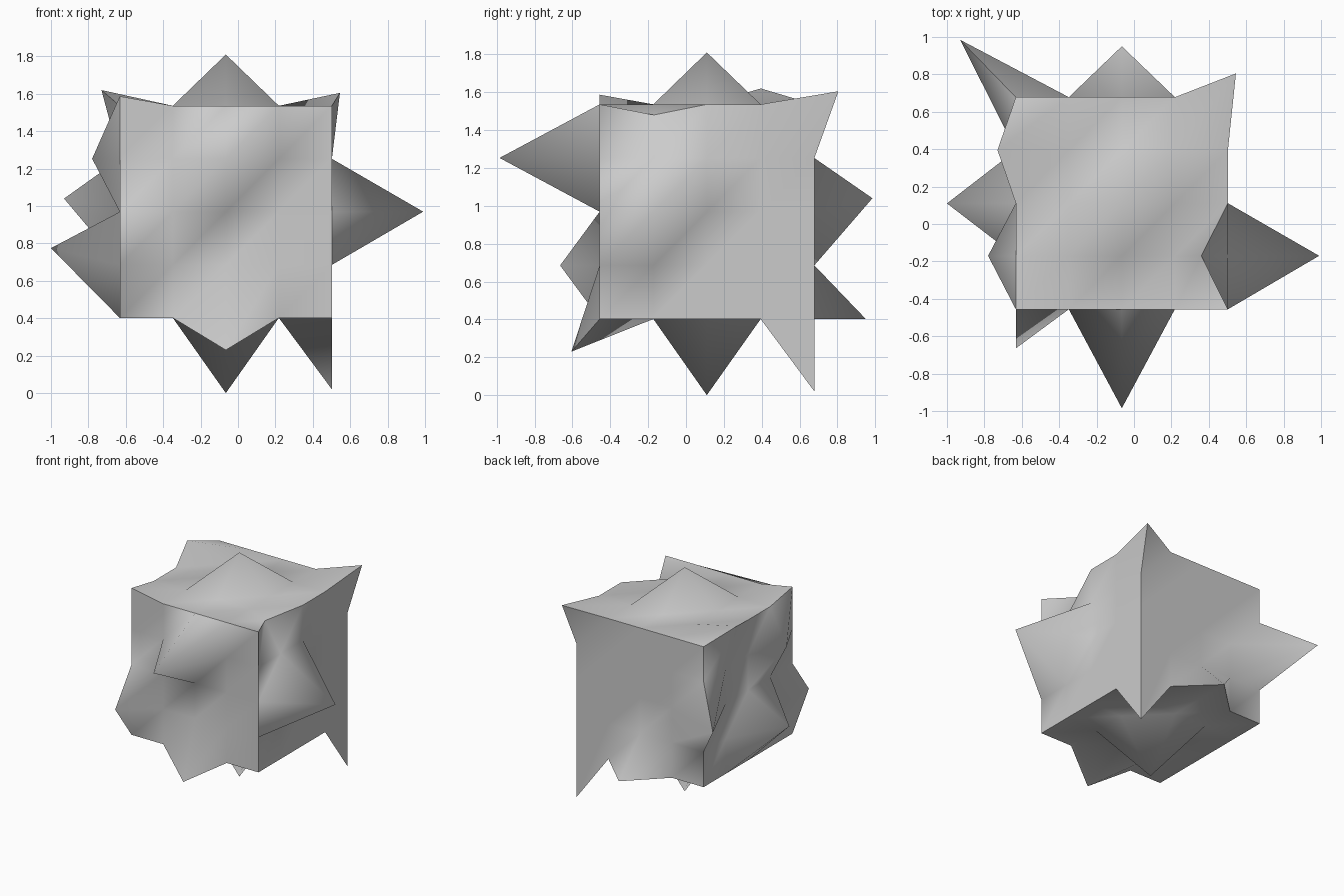
import bpy, bmesh
from mathutils import Vector

if "Cube" in bpy.data.objects:
    bpy.data.objects.remove(bpy.data.objects["Cube"])

N = 4                                    # cells along each cube edge
STEP = 1.134 / N
ORIGIN = Vector((-0.632, -0.456, 0.402))

# Grid points (i, j, k) pulled out of the cube, with their new position
PULLED = {
    (2, 2, 4): (-0.065, 0.11, 1.81),     # top spike
    (2, 2, 0): (-0.065, 0.11, 0.0),      # bottom spike
    (4, 1, 2): (0.99, -0.17, 0.97),      # right spike
    (2, 0, 3): (-0.065, -0.985, 1.253),  # front spike
    (0, 2, 1): (-1.0, 0.11, 0.775),      # left spike
    (0, 1, 3): (-0.78, -0.17, 1.253),    # small left bump
    (4, 1, 4): (0.36, -0.17, 1.48),      # dent in top right edge
    (0, 3, 4): (-0.73, 0.395, 1.62),     # top left edge
    (0, 4, 2): (-0.93, 0.985, 1.04),     # back left edge
    (2, 4, 0): (-0.065, 0.95, 0.402),    # bottom back edge
    (2, 0, 0): (-0.065, -0.605, 0.23),   # bottom front edge
    (0, 0, 1): (-0.632, -0.665, 0.685),  # front left edge
    (4, 4, 4): (0.545, 0.805, 1.605),    # corners
    (4, 4, 0): (0.502, 0.678, 0.02),
    (0, 0, 4): (-0.632, -0.456, 1.587),
}

# Each side: grid start, right direction, up direction (seen from outside)
SIDES = [
    ((0, 0, 0), (1, 0, 0), (0, 0, 1)),    # front
    ((N, 0, 0), (0, 1, 0), (0, 0, 1)),    # right
    ((N, N, 0), (-1, 0, 0), (0, 0, 1)),   # back
    ((0, N, 0), (0, -1, 0), (0, 0, 1)),   # left
    ((0, 0, N), (1, 0, 0), (0, 1, 0)),    # top
    ((0, N, 0), (1, 0, 0), (0, -1, 0)),   # bottom
]

bm = bmesh.new()
verts = {}


def point(key):
    if key not in verts:
        verts[key] = bm.verts.new(PULLED.get(key, ORIGIN + Vector(key) * STEP))
    return verts[key]


# Triangulated grid on all six sides
side_of = {}
for s, (start, right, up) in enumerate(SIDES):
    def at(u, v):
        return point(tuple(a + u * b + v * c for a, b, c in zip(start, right, up)))
    for u in range(N):
        for v in range(N):
            a, b, c, d = at(u, v), at(u + 1, v), at(u + 1, v + 1), at(u, v + 1)
            for tri in ((a, b, c), (a, c, d)):
                f = bm.faces.new(tri)
                f.smooth = True
                side_of[f] = s

# Smooth within a side, sharp where two sides meet
for e in bm.edges:
    e.smooth = len({side_of[f] for f in e.link_faces}) == 1

mesh = bpy.data.meshes.new("spiky_cube")
bm.to_mesh(mesh)
bm.free()
obj = bpy.data.objects.new("spiky_cube", mesh)
bpy.context.collection.objects.link(obj)
